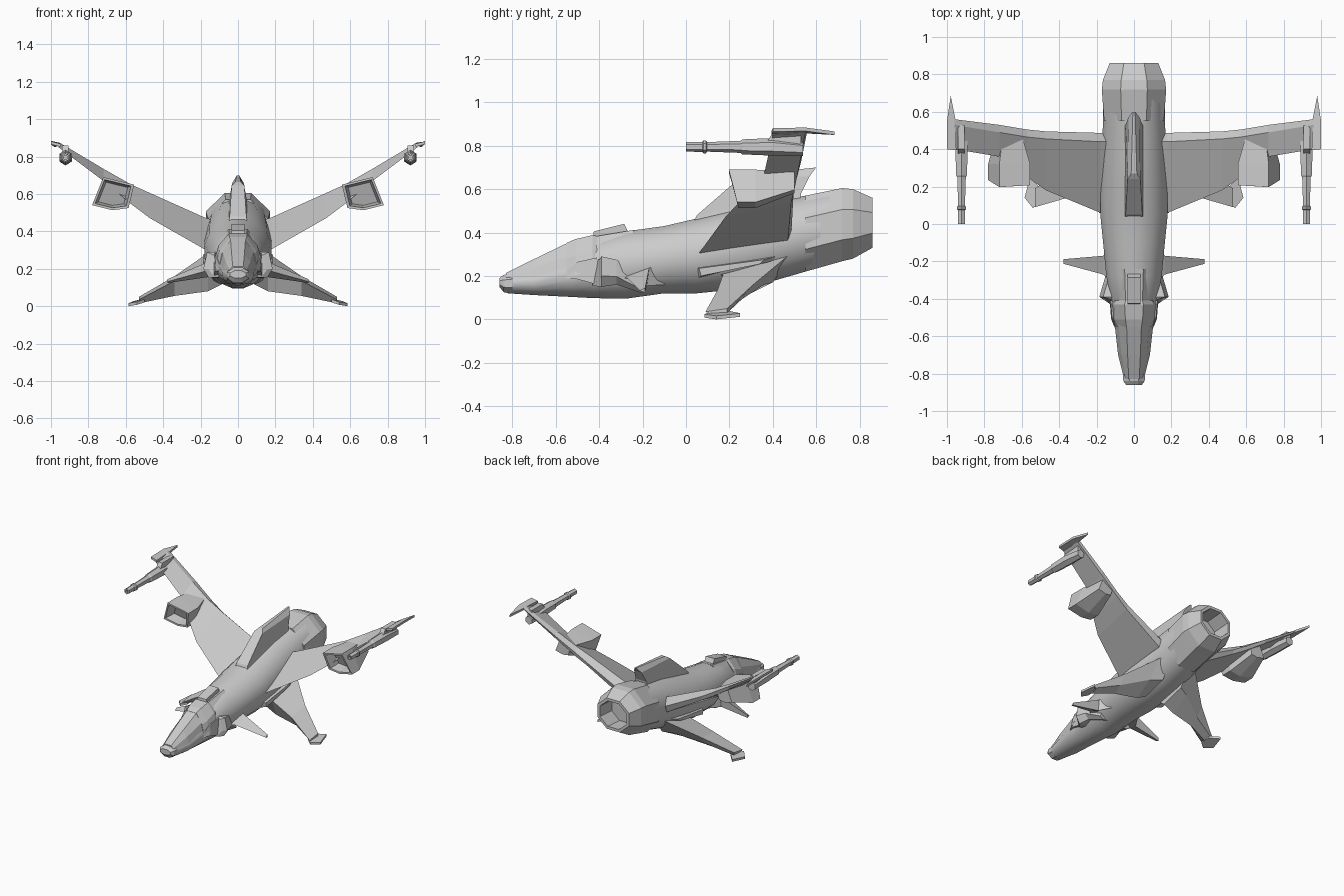
import bpy, bmesh
from math import pi, sin, cos


def loft(name, rings, mirror=False, smooth=None):
    """Skin a list of equal-length rings of points and cap both ends."""
    bm = bmesh.new()
    vr = [[bm.verts.new(p) for p in r] for r in rings]
    n = len(rings[0])
    for a, b in zip(vr, vr[1:]):
        for i in range(n):
            j = (i + 1) % n
            bm.faces.new((a[i], a[j], b[j], b[i]))
    bm.faces.new(vr[0])
    bm.faces.new(vr[-1])
    bmesh.ops.recalc_face_normals(bm, faces=bm.faces)
    me = bpy.data.meshes.new(name)
    bm.to_mesh(me)
    bm.free()
    ob = bpy.data.objects.new(name, me)
    bpy.context.collection.objects.link(ob)
    if mirror:
        ob.modifiers.new("Mirror", 'MIRROR').use_mirror_merge = False
    if smooth:
        bpy.ops.object.select_all(action='DESELECT')
        ob.select_set(True)
        bpy.context.view_layer.objects.active = ob
        bpy.ops.object.shade_smooth_by_angle(angle=smooth)
    return ob


def oval(y, z0, z1, hw, n=16, x=0.0):
    """Flat-topped n-gon section filling the given height and half width."""
    k = 1 / cos(pi / n)
    return [(x + hw * k * cos(2 * pi * (i + .5) / n), y,
             (z0 + z1) / 2 + (z1 - z0) / 2 * k * sin(2 * pi * (i + .5) / n)) for i in range(n)]


def span(x, *yz):
    """Wing section at station x."""
    return [(x, y, z) for y, z in yz]


def hood(y, hw, zb, tw, zt):
    """Six-sided canopy section."""
    zm = zb + (zt - zb) * .55
    mw = tw + (hw - tw) * .72
    return [(-hw, y, zb), (-mw, y, zm), (-tw, y, zt), (tw, y, zt), (mw, y, zm), (hw, y, zb)]


def plate(name, pts, t, mirror=True):
    """Thin plate from an outline with vertical thickness."""
    return loft(name, [pts, [(x, y, z + t) for x, y, z in pts]], mirror)


# Fuselage
loft("fuselage", [oval(*s) for s in [
    (-.82, .12, .21, .055), (-.70, .112, .23, .085), (-.52, .103, .30, .105),
    (-.43, .098, .365, .12), (-.28, .095, .405, .148), (-.10, .12, .43, .165),
    (.05, .12, .465, .18), (.20, .135, .50, .18), (.36, .165, .54, .175),
    (.55, .22, .57, .165), (.70, .268, .60, .165)]], smooth=.6)
loft("nose_cap", [oval(*s, 8) for s in [
    (-.86, .15, .19, .042), (-.84, .125, .205, .057), (-.80, .118, .213, .06)]])

# Engine nozzle with hollow end
loft("nozzle", [oval(*s, 8) for s in [
    (.55, .22, .57, .16), (.72, .268, .605, .172), (.77, .28, .60, .166),
    (.86, .33, .56, .13), (.86, .35, .54, .11), (.72, .34, .53, .11)]])

# Canopy, its rear frame and the block behind it
loft("canopy", [hood(*s) for s in [
    (-.83, .05, .17, .028, .213), (-.70, .08, .19, .034, .278),
    (-.53, .10, .22, .04, .36), (-.42, .115, .24, .045, .382), (-.24, .13, .27, .05, .412)]])
loft("canopy_frame", [hood(*s) for s in [
    (-.55, .105, .19, .04, .352), (-.51, .122, .20, .046, .37),
    (-.43, .125, .25, .05, .388), (-.41, .115, .27, .045, .384)]])
loft("spine_block", [[(x, -.43, .36), (x, -.425, .405), (x, -.285, .44), (x, -.265, .40)]
                     for x in (-.036, .036)])

# Dorsal fin
loft("dorsal_fin", [
    [(-.055, .02, .42), (.055, .02, .42), (.055, .52, .50), (-.055, .52, .50)],
    [(-.045, .05, .48), (.045, .05, .48), (.045, .53, .58), (-.045, .53, .58)],
    [(-.034, .24, .645), (.034, .24, .645), (.03, .57, .66), (-.03, .57, .66)],
    [(-.015, .27, .665), (.015, .27, .665), (.006, .60, .70), (-.006, .60, .70)]])

# Main wings: leading edge, rear ridge, trailing edge, underside
loft("main_wing", [
    span(.10, (.04, .27), (.44, .45), (.485, .38), (.46, .33)),
    span(.18, (.06, .305), (.44, .475), (.487, .42), (.47, .37)),
    span(.47, (.18, .47), (.455, .605), (.495, .57), (.485, .54)),
    span(.57, (.25, .545), (.465, .65), (.505, .63), (.50, .60)),
    span(.72, (.36, .67), (.49, .735), (.53, .725), (.52, .70)),
    span(.96, (.40, .85), (.53, .878), (.56, .875), (.55, .86))], True)
plate("wing_tip", [(.95, .395, .853), (1.0, .40, .865), (1.0, .55, .868),
                   (.98, .685, .85), (.955, .56, .858)], .016)

# Wing pods with open fronts
corners = [(.78, .54), (.72, .69), (.555, .65), (.585, .525), (.67, .513)]


def pod_ring(y, s, slant=0.0, dz=0.0):
    """Pod section scaled about the pod axis, leaning forward at the top."""
    return [(.67 + (x - .67) * s, y - slant * (z - .6), .60 + (z - .60) * s + dz)
            for x, z in corners]


loft("wing_pod", [pod_ring(.30, .70, .25), pod_ring(.22, .85, .25), pod_ring(.22, 1, .25),
                  pod_ring(.32, 1), pod_ring(.50, .55, 0, .03)], True)

# Wing tip guns
loft("tip_gun", [oval(y, .795 - r + d, .795 + r + d, r * .95, 6, .922) for y, r, d in [
    (.06, .01, 0), (.0, .01, 0), (.0, .019, 0), (.075, .02, 0), (.08, .026, 0), (.092, .026, 0),
    (.097, .019, 0), (.25, .024, 0), (.26, .03, 0), (.40, .035, 0), (.54, .028, -.01)]], True)
loft("gun_pylon", [[(x, .36, .80), (x, .53, .78), (x, .53, .86), (x, .40, .86)]
                   for x in (.905, .94)], True)

# Forward-swept lower fins with feet
loft("lower_fin", [
    span(.08, (.10, .22), (.50, .32), (.40, .17), (.22, .12)),
    span(.16, (.17, .205), (.46, .285), (.36, .16), (.22, .08)),
    span(.34, (.145, .135), (.31, .16), (.26, .095), (.20, .055)),
    span(.53, (.09, .035), (.19, .05), (.19, .03), (.14, .015))], True)
plate("fin_foot", [(.50, .115, .02), (.54, .085, .008), (.585, .14, 0),
                   (.557, .25, .012), (.50, .19, .025)], .016)

# Side strakes above the lower fins
loft("strake", [span(.08, (.03, .25), (.55, .33), (.50, .29), (.04, .18)),
                span(.188, (.06, .235), (.36, .275), (.34, .255), (.07, .20))], True)

# Canards
loft("canard", [
    span(.11, (-.32, .19), (-.09, .285), (-.09, .16)),
    span(.165, (-.27, .19), (-.17, .235), (-.18, .155)),
    span(.376, (-.213, .132), (-.188, .145), (-.19, .124))], True)

# Cheek intakes beside the cockpit
loft("cheek_intake", [[(.06, y, z0), (x1 - .03, y, z0), (x1, y + dy, (z0 + z1) / 2 - .02),
                       (x1 - .02, y + dy, z1), (.06, y, z1)] for y, z0, z1, x1, dy in [
    (-.43, .155, .275, .155, .03), (-.39, .15, .29, .185, 0),
    (-.32, .16, .275, .165, 0), (-.20, .12, .19, .13, 0)]], True)
loft("cheek_guard", [[(.05, y, z0), (x1, y, z0), (x1 - .005, y, z1), (.05, y, z1)]
                     for y, z0, z1, x1 in [(-.56, .19, .215, .10), (-.50, .185, .265, .123),
                                           (-.41, .16, .285, .13)]], True)
